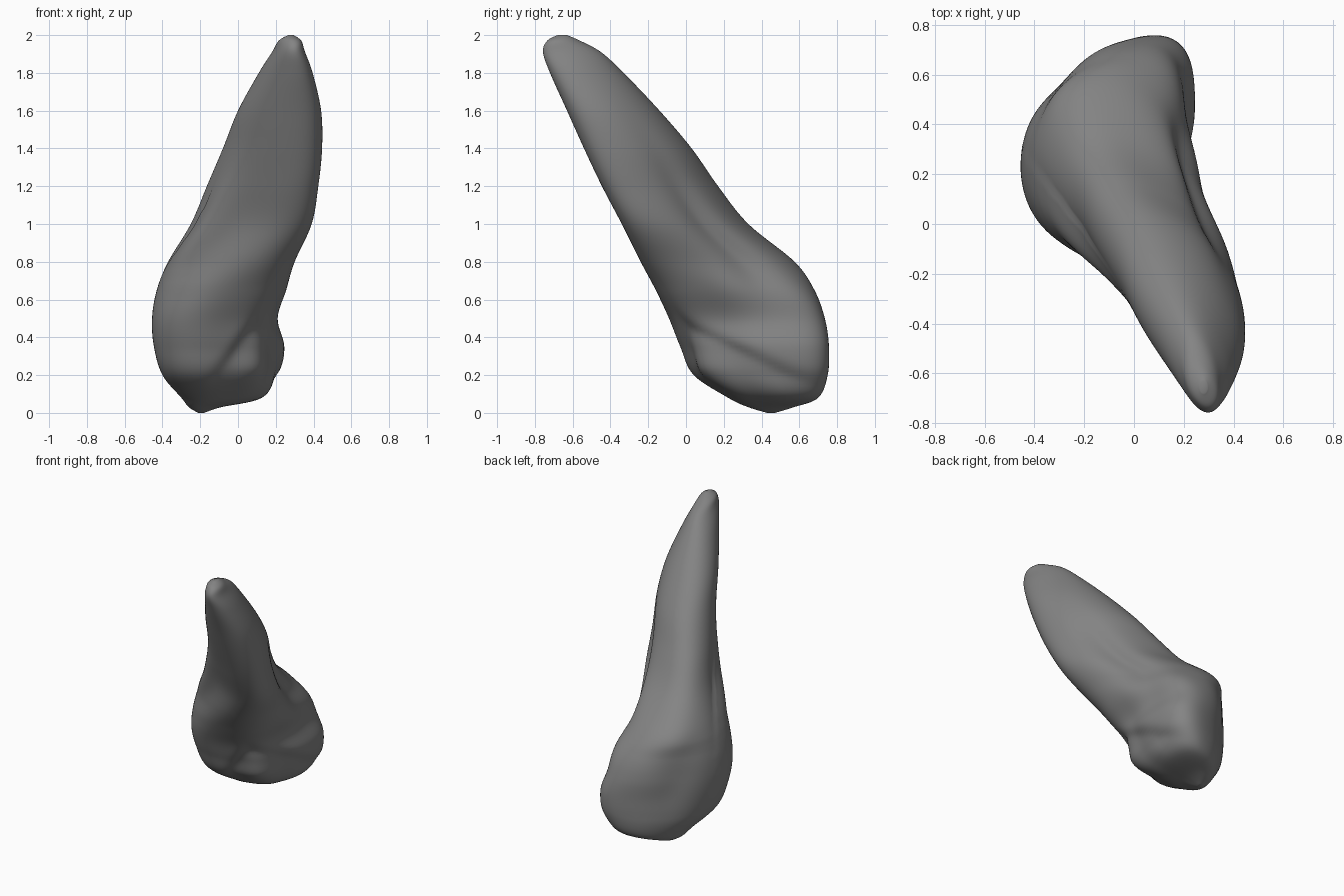
import bpy, bmesh, math

if "Cube" in bpy.data.objects:
    bpy.data.objects.remove(bpy.data.objects["Cube"])

# Horizontal sections: z, x min, x max, y min, y max, skew of the oval
SECTIONS = [
    (0.00, -0.21, -0.18, 0.43, 0.47, 0.3),
    (0.03, -0.26, -0.09, 0.33, 0.57, 0.3),
    (0.08, -0.30, 0.13, 0.22, 0.70, 0.3),
    (0.20, -0.40, 0.22, 0.04, 0.75, 0.3),
    (0.35, -0.445, 0.245, -0.03, 0.757, 0.28),
    (0.50, -0.455, 0.21, -0.09, 0.735, 0.2),
    (0.65, -0.43, 0.255, -0.16, 0.68, 0.0),
    (0.80, -0.37, 0.30, -0.24, 0.575, -0.28),
    (1.00, -0.25, 0.39, -0.34, 0.33, -0.42),
    (1.20, -0.165, 0.425, -0.445, 0.17, -0.46),
    (1.40, -0.08, 0.445, -0.54, 0.03, -0.44),
    (1.60, 0.00, 0.44, -0.63, -0.14, -0.42),
    (1.80, 0.11, 0.395, -0.72, -0.33, -0.40),
    (1.91, 0.18, 0.355, -0.757, -0.45, -0.35),
    (1.97, 0.215, 0.335, -0.735, -0.56, -0.3),
    (2.00, 0.265, 0.295, -0.68, -0.63, 0.0),
]
SEGMENTS, STEPS = 96, 7


def spline(a, b, c, d, t):
    return 0.5 * (2*b + (c-a)*t + (2*a-5*b+4*c-d)*t*t + (3*b-a-3*c+d)*t**3)


def bell(v, width):
    return math.exp(-(v / width) ** 2)


def fit(values, low, high):
    a, b = min(values), max(values)
    return [low + (v - a) * (high - low) / (b - a) for v in values]


def ring(z, x0, x1, y0, y1, skew):
    phase = math.acos(max(-1, min(1, skew)))
    crown = 1 / (1 + math.exp((z - 0.65) / 0.07)) * min(1, 0.3 + z * 3)
    root = bell(z - 1.05, 0.38)
    xs, ys = [], []
    for i in range(SEGMENTS):
        a = math.tau * i / SEGMENTS
        dx = (x1 - x0) / 2 * math.cos(a)
        dy = (y1 - y0) / 2 * math.cos(a - phase)
        deg = math.degrees(math.atan2(dy, dx))
        # hollow down the right flank and flattened sides of the root
        k = 1 - 0.2 * bell(deg - 25, 27) * bell(z - 0.95, 0.36)
        k += root * (0.16 * bell(deg + 50, 24) + 0.08 * bell(deg - 125, 20))
        k += 0.2 * bell(deg + 142, 28) * bell(z - 0.98, 0.25)
        # squared corners on the crown
        k += crown * (0.13 * bell(deg - 55, 20) + 0.2 * bell(deg + 55, 24))
        k -= 0.12 * bell(deg - 125, 28) * bell(z - 0.55, 0.3)
        xs.append(dx * k)
        ys.append(dy * k)
    xs, ys = fit(xs, x0, x1), fit(ys, y0, y1)
    cx, cy = (x0 + x1) / 2, (y0 + y1) / 2
    points = []
    for x, y in zip(xs, ys):
        # step down below the ledge to the biting face
        ang = math.atan2(y - cy, x - cx)
        side = max(0.0, min(1.0, 0.1 + 1.3 * math.cos(ang + 0.5)))
        front = max(0.0, -math.sin(ang))
        ledge = 0.48 - 0.45 * max(0, y + 0.1) - 1.1 * front * max(0, 0.1 - x)
        h = z - ledge
        k = 1 - 0.085 * side * bell(h, 0.05 if h > 0 else 0.15) * min(1, z / 0.2)
        points.append((cx + (x - cx) * k, cy + (y - cy) * k, z))
    return points


# Tooth: one skin through all the smoothed sections
bm = bmesh.new()
rings = []
last = len(SECTIONS) - 1
for s in range(last):
    four = [SECTIONS[max(0, min(last, s + o))] for o in (-1, 0, 1, 2)]
    for j in range(STEPS + (s == last - 1)):
        values = [spline(*v, j / STEPS) for v in zip(*four)]
        rings.append([bm.verts.new(p) for p in ring(*values)])
for low, high in zip(rings, rings[1:]):
    for i in range(SEGMENTS):
        n = (i + 1) % SEGMENTS
        bm.faces.new((low[i], low[n], high[n], high[i]))
bm.faces.new(rings[0][::-1])
bm.faces.new(rings[-1])
bmesh.ops.recalc_face_normals(bm, faces=bm.faces)
for f in bm.faces:
    f.smooth = True
mesh = bpy.data.meshes.new("tooth")
bm.to_mesh(mesh)
bm.free()
tooth = bpy.data.objects.new("tooth", mesh)
bpy.context.collection.objects.link(tooth)

# Dark grey surface
grey = bpy.data.materials.new("dark_grey")
grey.diffuse_color = (0.23, 0.23, 0.23, 1)
grey.use_nodes = True
grey.node_tree.nodes["Principled BSDF"].inputs["Base Color"].default_value = grey.diffuse_color
mesh.materials.append(grey)
